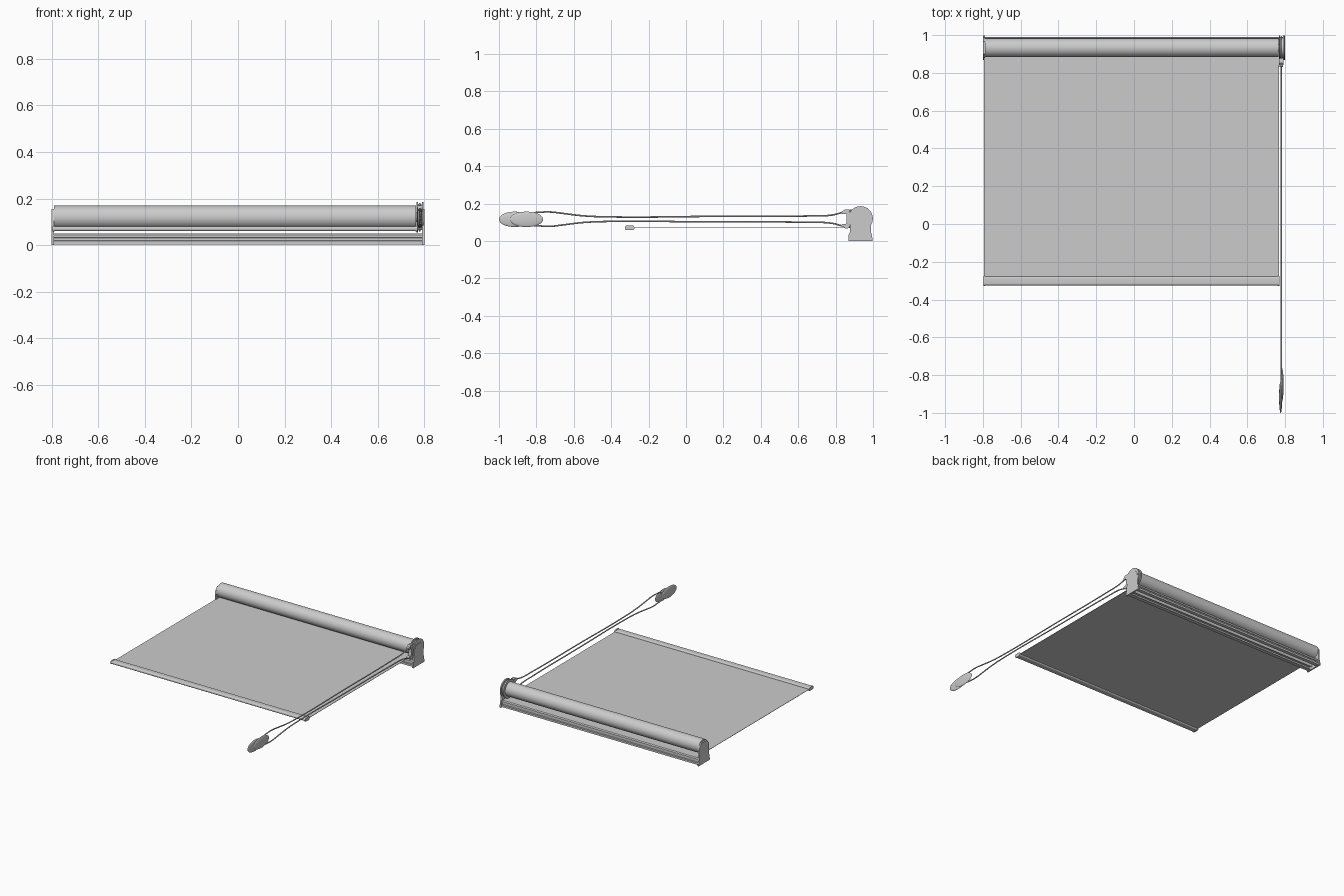
import bpy, bmesh, math

if "Cube" in bpy.data.objects:
    bpy.data.objects.remove(bpy.data.objects["Cube"])

CY, CZ = 0.933, 0.12      # roller axis
CORD_X = 0.78


def finish(name, bm, smooth=True):
    bmesh.ops.recalc_face_normals(bm, faces=bm.faces)
    me = bpy.data.meshes.new(name)
    bm.to_mesh(me)
    bm.free()
    ob = bpy.data.objects.new(name, me)
    bpy.context.collection.objects.link(ob)
    if smooth:
        bpy.ops.object.select_all(action='DESELECT')
        ob.select_set(True)
        bpy.context.view_layer.objects.active = ob
        bpy.ops.object.shade_smooth_by_angle(angle=math.radians(35))
    return ob


def extrude_x(name, profile, x0, x1):
    """Extrude a closed (y, z) profile along x."""
    bm = bmesh.new()
    f = bm.faces.new([bm.verts.new((x0, y, z)) for y, z in profile])
    r = bmesh.ops.extrude_face_region(bm, geom=[f])
    for v in r['geom']:
        if isinstance(v, bmesh.types.BMVert):
            v.co.x = x1
    return finish(name, bm)


def arc(cy, cz, r, a0, a1, n):
    return [(cy + r * math.cos(math.radians(a0 + (a1 - a0) * i / n)),
             cz + r * math.sin(math.radians(a0 + (a1 - a0) * i / n))) for i in range(n + 1)]


def circle(r, n=64):
    return arc(CY, CZ, r, 0, 360 - 360 / n, n - 1)


def rounded(y0, y1, z0, z1, r, n=6):
    pts = []
    for cy, cz, a in ((y1 - r, z1 - r, 0), (y0 + r, z1 - r, 90),
                      (y0 + r, z0 + r, 180), (y1 - r, z0 + r, 270)):
        pts += arc(cy, cz, r, a, a + 90, n)
    return pts


def cord(name, pts, r=0.0042, cyclic=False):
    cu = bpy.data.curves.new(name, 'CURVE')
    cu.dimensions = '3D'
    cu.bevel_depth = r
    cu.bevel_resolution = 2
    cu.resolution_u = 8
    cu.use_fill_caps = True
    s = cu.splines.new('BEZIER')
    s.bezier_points.add(len(pts) - 1)
    for p, co in zip(s.bezier_points, pts):
        p.co = co
        p.handle_left_type = p.handle_right_type = 'AUTO'
    s.use_cyclic_u = cyclic
    ob = bpy.data.objects.new(name, cu)
    bpy.context.collection.objects.link(ob)
    return ob


# Roller tube and its end pins
extrude_x("roller_tube", circle(0.05), -0.79, 0.765)
for name, x0, x1 in (("left_roller_pin", -0.8, -0.785), ("right_roller_pin", 0.76, 0.797)):
    extrude_x(name, circle(0.02, 32), x0, x1)

# Fabric sheet leaving the underside of the roller
extrude_x("fabric_sheet", [(-0.3, 0.069), (CY, 0.069), (CY, 0.0715), (-0.3, 0.0715)], -0.795, 0.768)

# Bottom bar with end caps
extrude_x("bottom_bar", rounded(-0.325, -0.278, 0.06, 0.081, 0.0095), -0.788, 0.761)
for name, x0, x1 in (("bottom_bar_left_cap", -0.797, -0.788), ("bottom_bar_right_cap", 0.761, 0.77)):
    extrude_x(name, rounded(-0.327, -0.276, 0.058, 0.083, 0.011), x0, x1)

# Mounting rail: channel open underneath, with inward lips and grooved sides
half = [(0.0, 0.05), (0.046, 0.05), (0.052, 0.043), (0.052, 0.032), (0.047, 0.03), (0.047, 0.02),
        (0.056, 0.018), (0.056, 0.004), (0.03, 0.004), (0.03, 0.009), (0.042, 0.012),
        (0.042, 0.026), (0.018, 0.026), (0.018, 0.018), (0.014, 0.018), (0.014, 0.04), (0.0, 0.04)]
rail = [(CY + y, z) for y, z in half] + [(CY - y, z) for y, z in reversed(half[1:-1])]
extrude_x("mounting_rail", rail, -0.793, 0.793)

# End brackets: chamfered plates
plate_half = [(0.064, 0.0), (0.064, 0.012), (0.056, 0.05), (0.054, 0.125), (0.032, 0.155)]
plate = [(CY + y, z) for y, z in plate_half] + [(CY - y, z) for y, z in reversed(plate_half)]
extrude_x("left_bracket", plate, -0.8, -0.79)
extrude_x("right_bracket", plate, 0.79, 0.8)

# Drive housing: round body on a square foot
body = [(0.995, 0.0), (0.995, 0.03), (0.988, 0.05)] + arc(CY, CZ, 0.066, -36, 216, 48) \
    + [(0.878, 0.05), (0.868, 0.03), (0.868, 0.0)]
extrude_x("drive_housing", body, 0.789, 0.797)
extrude_x("drive_inner_flange", circle(0.066), 0.767, 0.773)
extrude_x("drive_wheel", circle(0.054), 0.772, 0.79)

# Cord guard: curved shield with hooked ends in front of the wheel
guard = [(0.875, 0.168), (0.852, 0.17), (0.842, 0.162), (0.852, 0.158), (0.858, 0.14), (0.858, 0.1),
         (0.852, 0.082), (0.842, 0.078), (0.852, 0.066), (0.875, 0.07)]
extrude_x("cord_guard", guard, 0.768, 0.792)
for name, z in (("upper_cord_eye", 0.153), ("lower_cord_eye", 0.083)):
    extrude_x(name, rounded(0.832, 0.858, z - 0.009, z + 0.009, 0.008), 0.771, 0.789)

# Pull cord: one loop around the wheel, down to the weight
run = [(0.84, 0.037), (0.78, 0.022), (0.65, 0.017), (0.1, 0.0145), (-0.4, 0.012), (-0.55, 0.018),
       (-0.66, 0.031), (-0.72, 0.038), (-0.77, 0.037), (-0.83, 0.022)]
upper = [(CORD_X, y, 0.117 + d) for y, d in run]
lower = [(CORD_X, y, 0.117 - d) for y, d in reversed(run)]
wheel = [(CORD_X, y, z) for y, z in arc(CY, CZ, 0.057, -120, 120, 8)]
cord("pull_cord", upper + lower + wheel, cyclic=True)

# Cord weight: two overlapping domed oval halves
for name, y, ry, x in (("cord_weight_inner", -0.916, 0.084, 0.7765), ("cord_weight_outer", -0.852, 0.088, 0.7835)):
    bm = bmesh.new()
    bmesh.ops.create_uvsphere(bm, u_segments=48, v_segments=20, radius=1)
    for v in bm.verts:
        a, b, c = v.co
        v.co = (x + c * 0.0085, y + a * ry, 0.116 + b * 0.041)
    finish(name, bm)
